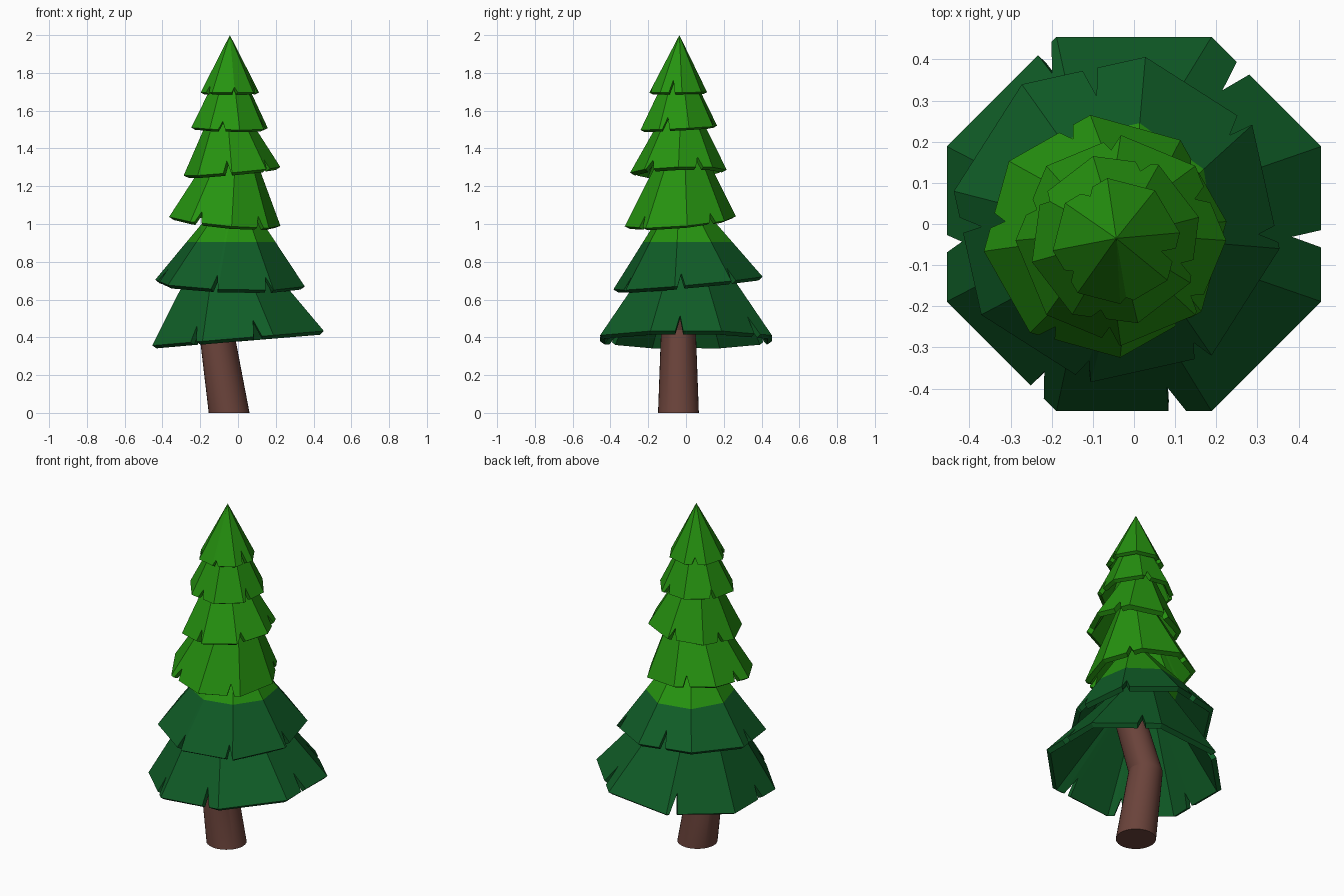
import bpy, bmesh, math
from mathutils import Vector

if "Cube" in bpy.data.objects:
    bpy.data.objects.remove(bpy.data.objects["Cube"])


def material(name, rgb):
    m = bpy.data.materials.new(name)
    m.diffuse_color = (*rgb, 1)
    m.use_nodes = True
    m.node_tree.nodes["Principled BSDF"].inputs["Base Color"].default_value = m.diffuse_color
    return m


dark = material("dark green", (0.005, 0.108, 0.020))
light = material("light green", (0.019, 0.290, 0.005))
brown = material("bark brown", (0.145, 0.056, 0.043))
SPLIT = 0.905  # height where the foliage turns from dark to light


def finish(name, bm, mats):
    bmesh.ops.recalc_face_normals(bm, faces=bm.faces)
    mesh = bpy.data.meshes.new(name)
    bm.to_mesh(mesh)
    bm.free()
    for m in mats:
        mesh.materials.append(m)
    ob = bpy.data.objects.new(name, mesh)
    bpy.context.collection.objects.link(ob)
    return ob


def tier(name, centre, radius, rot, tilt, apex, notches, width, thick):
    """Eight-sided skirt: fan from the apex to a tilted rim with V notches."""
    cx, cy, cz = centre
    apex = Vector(apex)

    def rim(a):
        d = ((a - rot) % 45) - 22.5
        r = radius * math.cos(math.radians(22.5)) / math.cos(math.radians(d))
        x = cx + r * math.cos(math.radians(a))
        y = cy + r * math.sin(math.radians(a))
        return Vector((x, y, cz + tilt[0] * x + tilt[1] * y))

    half = math.degrees(width / radius) / 2
    near = lambda a, n: abs((a - n + 180) % 360 - 180)
    pts = [(a % 360, rim(a)) for a in (rot + 45 * i for i in range(8))
           if all(near(a, n) > half for n, _ in notches)]
    for n, depth in notches:
        pts += [((n - half) % 360, rim(n - half)), ((n + half) % 360, rim(n + half)),
                (n % 360, rim(n).lerp(apex, depth))]
    pts.sort(key=lambda p: p[0])

    bm = bmesh.new()
    top = bm.verts.new(apex)
    ring = [bm.verts.new(p) for _, p in pts]
    for i, v in enumerate(ring):
        bm.faces.new((top, v, ring[(i + 1) % len(ring)]))
    # cut the colour change into the faces
    bmesh.ops.bisect_plane(bm, geom=bm.verts[:] + bm.edges[:] + bm.faces[:],
                           plane_co=(0, 0, SPLIT), plane_no=(0, 0, 1))
    for f in bm.faces:
        f.material_index = int(f.calc_center_median().z > SPLIT)
    bm.normal_update()
    ob = finish(name, bm, (dark, light))
    mod = ob.modifiers.new("thickness", "SOLIDIFY")
    mod.thickness = thick
    mod.offset = -1


# Foliage tiers, bottom to top: notches are (angle, depth)
tier("foliage_tier_1", (0, 0, 0.395), 0.492, 22.5, (0.085, 0), (-0.09, 0, 1.08),
     [(55, 0.14), (117, 0.14), (186, 0.10), (240, 0.12), (283, 0.13), (355.5, 0.13)], 0.045, 0.03)
tier("foliage_tier_2", (-0.042, 0.01, 0.685), 0.402, 35, (-0.03, 0.09), (-0.01, -0.03, 1.22),
     [(38, 0.13), (100, 0.16), (182, 0.12), (258, 0.13), (302, 0.12), (355, 0.12)], 0.04, 0.03)
tier("foliage_tier_3", (-0.07, -0.03, 1.01), 0.297, 7, (-0.09, 0.08), (0, -0.015, 1.60),
     [(38, 0.08), (110, 0.10), (172, 0.09), (240, 0.10), (312, 0.10)], 0.04, 0.03)
tier("foliage_tier_4", (-0.032, -0.04, 1.283), 0.256, 0, (0.09, 0.03), (-0.07, -0.02, 1.76),
     [(28, 0.12), (95, 0.12), (160, 0.10), (264, 0.13), (322, 0.10)], 0.045, 0.03)
tier("foliage_tier_5", (-0.045, -0.038, 1.51), 0.21, 15, (-0.02, 0.05), (-0.04, -0.035, 1.93),
     [(70, 0.11), (150, 0.12), (258, 0.10), (340, 0.15)], 0.04, 0.025)
tier("foliage_tier_6", (-0.043, -0.043, 1.697), 0.156, 8, (0, 0.01), (-0.043, -0.035, 2.0),
     [(120, 0.12), (215, 0.12), (280, 0.10), (347, 0.22)], 0.035, 0.022)

# Bent trunk: rings joined along a kinked path
bm = bmesh.new()
N = 32
rings = []
for x, z, r in ((-0.047, 0, 0.108), (-0.115, 0.44, 0.092), (0.0, 0.74, 0.085)):
    rings.append([bm.verts.new((x + r * math.cos(math.tau * i / N),
                                -0.04 + r * math.sin(math.tau * i / N), z)) for i in range(N)])
for a, b in zip(rings, rings[1:]):
    for i in range(N):
        j = (i + 1) % N
        bm.faces.new((a[i], a[j], b[j], b[i]))
bm.faces.new(rings[0][::-1])
bm.faces.new(rings[-1])
trunk = finish("trunk", bm, (brown,))
bpy.context.view_layer.objects.active = trunk
trunk.select_set(True)
bpy.ops.object.shade_smooth_by_angle(angle=math.radians(25))
